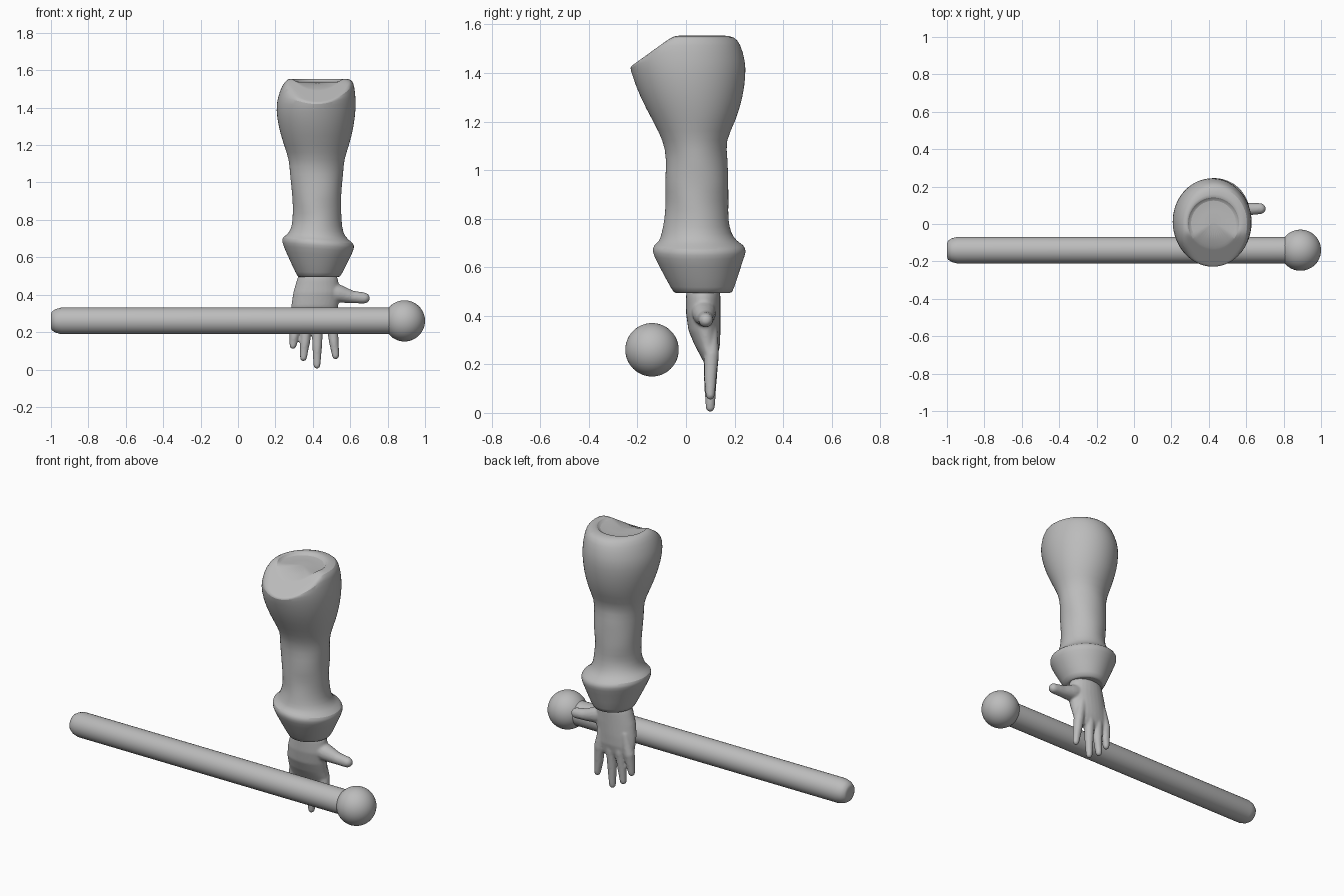
import bpy, bmesh, math
from mathutils import Vector

cube = bpy.data.objects.get("Cube")
if cube:
    bpy.data.objects.remove(cube, do_unlink=True)

grey = bpy.data.materials.new("plain grey")
grey.use_nodes = True
grey.diffuse_color = (0.5, 0.5, 0.5, 1)
grey.node_tree.nodes["Principled BSDF"].inputs["Base Color"].default_value = (0.5, 0.5, 0.5, 1)


def finish(name, bm):
    """Turn a bmesh into a smooth-shaded grey object."""
    bmesh.ops.recalc_face_normals(bm, faces=bm.faces)
    mesh = bpy.data.meshes.new(name)
    bm.to_mesh(mesh)
    bm.free()
    mesh.materials.append(grey)
    mesh.shade_smooth()
    obj = bpy.data.objects.new(name, mesh)
    bpy.context.collection.objects.link(obj)
    return obj


def skin(bm, rings):
    """Bridge rings of points and close both ends."""
    loops = [[bm.verts.new(p) for p in ring] for ring in rings]
    n = len(loops[0])
    for a, b in zip(loops, loops[1:]):
        for i in range(n):
            j = (i + 1) % n
            bm.faces.new((a[i], a[j], b[j], b[i]))
    bm.faces.new(loops[0][::-1])
    bm.faces.new(loops[-1])


def oval(z, x0, x1, y0, y1, n=40, warp=None):
    """Horizontal oval ring filling the given extents."""
    ring = []
    for i in range(n):
        t = math.tau * i / n
        p = Vector(((x0 + x1) / 2 + (x1 - x0) / 2 * math.cos(t),
                    (y0 + y1) / 2 + (y1 - y0) / 2 * math.sin(t), z))
        ring.append(warp(p, t) if warp else p)
    return ring


def tube(bm, path, n=14):
    """Round tapered limb through (x, y, z, radius) stations with a domed tip."""
    pts = [Vector(p[:3]) for p in path]
    radii = [p[3] for p in path]
    axis = (pts[-1] - pts[-2]).normalized()
    end, r = pts[-1], radii[-1]
    for a in (30, 60, 80):
        pts.append(end + axis * r * math.sin(math.radians(a)))
        radii.append(r * math.cos(math.radians(a)))
    rings = []
    for i, c in enumerate(pts):
        d = (pts[min(i + 1, len(pts) - 1)] - pts[max(i - 1, 0)]).normalized()
        u = d.cross(Vector((0, 1, 0))).normalized()
        v = d.cross(u)
        rings.append([c + radii[i] * (u * math.cos(math.tau * k / n) + v * math.sin(math.tau * k / n))
                      for k in range(n)])
    skin(bm, rings)


def sleeve_warp(p, t):
    # slanted shoulder cut, tilted cuff and slight cloth wrinkles
    limit = 1.425 + 0.72 * (p.y + 0.23)
    if p.z > 1.38:
        p.z = min(p.z, limit)
    if p.z < 0.75:
        p.z -= 0.08 * (p.x - 0.43) * min(1, max(0, (p.z - 0.5) / 0.15))
    elif p.z < 1.15:
        p.x += 0.004 * math.sin(3 * t + 25 * p.z)
        p.y += 0.005 * math.sin(2 * t + 40 * p.z)
    return p


# Sleeve with flared cuff and puffed shoulder: z, x range, y range
sections = [
    (0.50, 0.36, 0.50, 0.00, 0.14),
    (0.49, 0.325, 0.54, -0.045, 0.185),
    (0.50, 0.315, 0.55, -0.055, 0.195),
    (0.63, 0.25, 0.61, -0.125, 0.235),
    (0.665, 0.235, 0.622, -0.140, 0.25),
    (0.69, 0.235, 0.62, -0.135, 0.24),
    (0.705, 0.26, 0.59, -0.11, 0.21),
    (0.74, 0.285, 0.56, -0.10, 0.185),
    (0.80, 0.295, 0.55, -0.085, 0.175),
    (0.87, 0.295, 0.55, -0.085, 0.175),
    (0.95, 0.285, 0.555, -0.085, 0.175),
    (1.05, 0.28, 0.56, -0.085, 0.168),
    (1.12, 0.275, 0.565, -0.09, 0.165),
    (1.20, 0.245, 0.595, -0.135, 0.205),
    (1.30, 0.215, 0.62, -0.19, 0.235),
    (1.39, 0.203, 0.63, -0.222, 0.247),
    (1.45, 0.21, 0.63, -0.232, 0.245),
    (1.52, 0.235, 0.622, -0.225, 0.225),
    (1.55, 0.26, 0.61, -0.205, 0.20),
    (1.555, 0.28, 0.575, -0.15, 0.155),
    (1.553, 0.29, 0.56, -0.135, 0.14),
    (1.537, 0.295, 0.555, -0.13, 0.135),
    (1.537, 0.36, 0.49, -0.05, 0.07),
]
bm = bmesh.new()
skin(bm, [oval(*s, warp=sleeve_warp) for s in sections])
sleeve = finish("sleeve", bm)
sleeve.modifiers.new("soften", "SUBSURF").levels = 1

# Hand: flat palm, four fingers and a thumb fused together
bm = bmesh.new()
palm = [
    (0.55, 0.34, 0.51, 0.01, 0.13),
    (0.48, 0.315, 0.535, 0.0, 0.142),
    (0.41, 0.295, 0.545, 0.0, 0.142),
    (0.34, 0.285, 0.535, 0.01, 0.142),
    (0.28, 0.283, 0.53, 0.035, 0.14),
    (0.23, 0.283, 0.53, 0.062, 0.13),
    (0.205, 0.295, 0.52, 0.075, 0.12),
]
skin(bm, [oval(*s, n=28) for s in palm])
# finger: knuckle x, base x, tip x, tip z
for knuckle, base, tip, low in ((0.335, 0.306, 0.294, 0.11), (0.38, 0.365, 0.35, 0.045),
                                (0.43, 0.425, 0.422, 0.005), (0.48, 0.503, 0.522, 0.055)):
    tube(bm, [(knuckle, 0.105, 0.36, 0.025), (base, 0.105, 0.24, 0.031),
              ((base + tip) / 2, 0.100, (0.24 + low) / 2, 0.026), (tip, 0.10, low + 0.018, 0.019)])
tube(bm, [(0.46, 0.07, 0.43, 0.055), (0.54, 0.075, 0.405, 0.048),
          (0.61, 0.08, 0.388, 0.034), (0.675, 0.082, 0.382, 0.03)])
hand = finish("hand", bm)
fuse = hand.modifiers.new("fuse", "REMESH")
fuse.mode = "VOXEL"
fuse.voxel_size = 0.007
fuse.use_smooth_shade = True
relax = hand.modifiers.new("relax", "SMOOTH")
relax.factor = 0.5
relax.iterations = 4

# Long rod with rounded ends
bm = bmesh.new()
rings = []
for x, r in ((-1.0, 0.035), (-0.995, 0.05), (-0.975, 0.063), (-0.945, 0.071), (0.85, 0.071)):
    rings.append([Vector((x, -0.14 + r * math.cos(math.tau * k / 48), 0.26 + r * math.sin(math.tau * k / 48)))
                  for k in range(48)])
skin(bm, rings)
finish("rod", bm)

# Ball on the left end of the rod
bm = bmesh.new()
bmesh.ops.create_uvsphere(bm, u_segments=48, v_segments=24, radius=0.11)
bmesh.ops.translate(bm, verts=bm.verts, vec=(0.89, -0.14, 0.26))
finish("rod_ball", bm)

for obj in bpy.data.objects:
    if obj.name in ("rod", "rod_ball", "sleeve"):
        bpy.context.view_layer.objects.active = obj
        bpy.ops.object.select_all(action="DESELECT")
        obj.select_set(True)
        bpy.ops.object.shade_smooth_by_angle(angle=math.radians(50))
